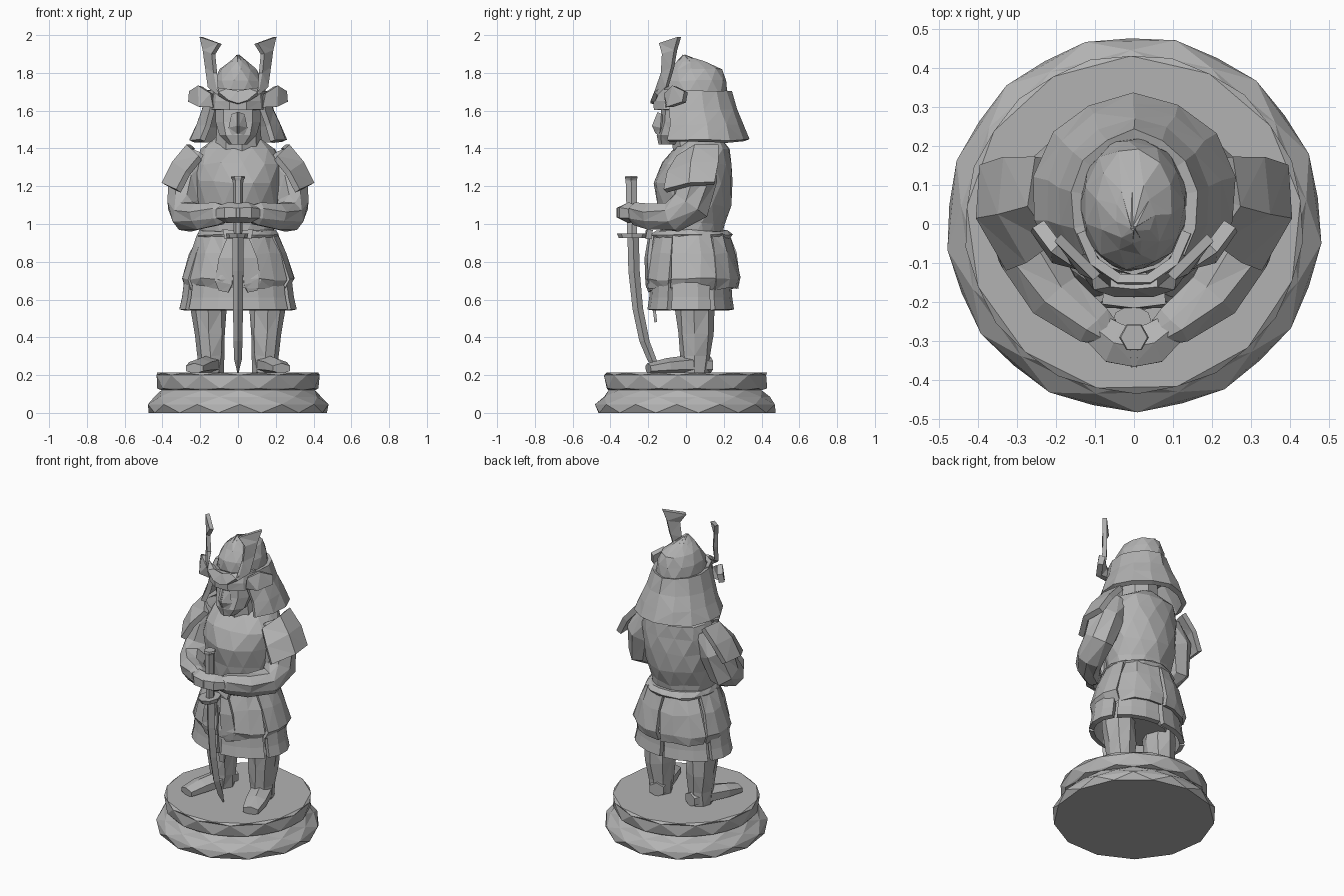
import bpy, bmesh, math, random
from mathutils import Vector

random.seed(4)
stone = bpy.data.materials.new("grey_stone")
stone.diffuse_color = (0.45, 0.45, 0.45, 1)


def finish(name, bm, thick=0, mirror=False, jitter=0.0):
    for v in bm.verts:
        v.co += Vector([random.uniform(-jitter, jitter) for _ in range(3)])
    bmesh.ops.recalc_face_normals(bm, faces=bm.faces)
    bmesh.ops.triangulate(bm, faces=bm.faces)
    me = bpy.data.meshes.new(name)
    bm.to_mesh(me)
    bm.free()
    me.materials.append(stone)
    ob = bpy.data.objects.new(name, me)
    bpy.context.collection.objects.link(ob)
    if thick:
        m = ob.modifiers.new("thickness", 'SOLIDIFY')
        m.thickness, m.offset = thick, 0
    if mirror:
        ob.modifiers.new("mirror", 'MIRROR')
    return ob


def skin(bm, rows, closed):
    for a, b in zip(rows, rows[1:]):
        n = len(a)
        for i in range(n if closed else n - 1):
            j = (i + 1) % n
            bm.faces.new((a[i], a[j], b[j], b[i]))
    if closed:
        bm.faces.new(rows[0][::-1])
        bm.faces.new(rows[-1])


def loft(name, rings, n=12, arc=None, twist=0.0, start=0.0, **kw):
    """Horizontal ellipse rings (x, y, z, rx, ry); arc in degrees makes an open sheet."""
    bm, rows = bmesh.new(), []
    for k, (x, y, z, rx, ry) in enumerate(rings):
        row = []
        for i in range(n):
            if arc:
                a = math.radians(arc[0] + (arc[1] - arc[0]) * i / (n - 1))
            else:
                a = math.radians(start) + (i + twist * k) * 2 * math.pi / n
            row.append(bm.verts.new((x + rx * math.cos(a), y + ry * math.sin(a), z)))
        rows.append(row)
    skin(bm, rows, not arc)
    return finish(name, bm, **kw)


def tube(name, stations, n=7, **kw):
    """Limb through stations (point, half width, half height)."""
    bm, rows = bmesh.new(), []
    pts = [Vector(s[0]) for s in stations]
    for k, (_, w, h) in enumerate(stations):
        d = pts[min(k + 1, len(pts) - 1)] - pts[max(k - 1, 0)]
        q = d.to_track_quat('Z', 'Y')
        rows.append([bm.verts.new(pts[k] + q @ Vector((
            w * math.cos(2 * math.pi * (i + .5) / n), h * math.sin(2 * math.pi * (i + .5) / n), 0)))
            for i in range(n)])
    skin(bm, rows, True)
    return finish(name, bm, **kw)


def plate(name, rows, thick, mirror=True):
    bm = bmesh.new()
    skin(bm, [[bm.verts.new(p) for p in r] for r in rows], False)
    return finish(name, bm, thick, mirror)


# Round stepped plinth
loft("plinth", [(0, 0, 0, .475, .475), (0, 0, .045, .482, .482), (0, 0, .085, .445, .445),
                (0, 0, .12, .41, .41), (0, 0, .13, .43, .43), (0, 0, .2, .435, .435),
                (0, 0, .213, .43, .43)], n=13, twist=.5, start=8)

# Legs and turned-out feet
loft("leg", [(.145, .045, .21, .065, .08), (.14, .05, .3, .07, .08), (.15, .05, .42, .085, .095),
             (.155, .045, .54, .09, .105), (.15, .04, .66, .09, .11)], n=8, mirror=True, jitter=.006)
tube("foot", [((.12, .13, .252), .05, .045), ((.155, .02, .256), .07, .05),
              ((.2, -.1, .248), .07, .042), ((.23, -.2, .235), .055, .028)], n=6, mirror=True)

# Torso and waist
loft("hips", [(0, .03, .58, .2, .15), (0, .03, .7, .22, .18), (0, .03, .93, .19, .17)], n=12)
loft("torso", [(0, .03, .9, .19, .16), (0, .035, 1.0, .2, .17), (0, .045, 1.1, .22, .19),
               (0, .04, 1.22, .235, .21), (0, .06, 1.32, .235, .19), (0, .09, 1.4, .2, .15),
               (0, .08, 1.46, .11, .1)], n=13, twist=.5, jitter=.008)
loft("belt", [(0, .03, .915, .2, .2), (0, .03, .94, .22, .215), (0, .03, .965, .2, .195)],
     n=14, twist=.5, jitter=.006)

# Two tiers of hanging skirt panels, split at the front
for k in range(6):
    a = -90 + 60 * k
    loft("lower_skirt_panel", [(0, .025, .69, .275, .2), (0, .025, .61, .285, .205),
                               (0, .025, .545, .3, .215)], n=4, arc=(a + 3, a + 58), thick=.03)
    loft("upper_skirt_panel", [(0, .03, .94, .2, .19), (0, .035, .84, .25, .22),
                               (0, .035, .71, .29, .24), (0, .035, .66, .265, .23)],
         n=4, arc=(a + 1, a + 59), thick=.025, jitter=.008)

# Hanging sash in front
plate("sash_tail", [[(.015, -.19, .94), (.05, -.18, .94)], [(.02, -.21, .82), (.1, -.195, .82)],
                    [(.03, -.205, .68), (.12, -.19, .7)], [(.05, -.19, .64), (.1, -.18, .65)]], .02)
plate("front_cord", [[(-.02, -.185, .9), (.02, -.185, .9)], [(-.03, -.18, .65), (.03, -.18, .65)],
                     [(-.015, -.16, .48), (.015, -.16, .48)]], .015, False)
plate("belt_knot", [[(0, -.19, .925), (0, -.2, .965)], [(.07, -.2, .92), (.08, -.19, .97)]], .03)

# Arms folded forward to the sword grip
tube("arm", [((.19, .07, 1.36), .08, .09), ((.26, .06, 1.24), .1, .11), ((.29, .02, 1.1), .085, .11),
             ((.275, -.07, 1.04), .085, .085), ((.2, -.18, 1.04), .075, .072),
             ((.1, -.26, 1.055), .055, .06), ((.07, -.28, 1.055), .04, .045)],
     n=8, mirror=True, jitter=.006)
tube("hand", [((.1, -.265, 1.055), .045, .045), ((.05, -.305, 1.06), .06, .055),
              ((-.01, -.315, 1.06), .06, .05), ((-.03, -.31, 1.06), .03, .03)], n=6, mirror=True)

# Broad shoulder guards
plate("shoulder_guard", [
    [(.2, -.04, 1.35), (.26, .05, 1.41), (.24, .17, 1.41)],
    [(.265, -.09, 1.27), (.335, .03, 1.32), (.32, .17, 1.32)],
    [(.315, -.11, 1.175), (.39, .02, 1.21), (.38, .15, 1.215)]], .035)

# Sword resting point-down
loft("sword_handle", [(0, -.285, .93, .022, .03), (0, -.29, 1.23, .028, .034),
                      (0, -.29, 1.245, .038, .038), (0, -.29, 1.255, .034, .036)], n=6)
loft("sword_guard", [(-.005, -.285, .925, .055, .07), (-.005, -.285, .95, .06, .082)], n=8)
loft("sword_blade", [(0, -.28, .94, .028, .03), (0, -.275, .75, .028, .03), (0, -.255, .55, .026, .028),
                     (0, -.22, .38, .024, .027), (0, -.18, .28, .02, .025), (0, -.15, .215, .004, .006)],
     n=4)

# Head and masked face
loft("neck", [(0, .05, 1.38, .13, .12), (0, .04, 1.5, .12, .12), (0, .03, 1.66, .12, .13)], n=9)
loft("face_mask", [(0, -.08, 1.42, .05, .065), (0, -.06, 1.47, .1, .095), (0, -.04, 1.54, .12, .095),
                   (0, -.03, 1.62, .12, .1)], n=9, start=-90)
plate("nose", [[(0, -.145, 1.59), (.03, -.125, 1.58)], [(0, -.175, 1.52), (.045, -.13, 1.51)],
               [(0, -.155, 1.48), (.03, -.135, 1.47)]], .015)

# Helmet dome, flared neck guard, brow band
loft("helmet_dome", [(0, .045, 1.6, .145, .165), (0, .05, 1.68, .142, .17), (0, .05, 1.76, .132, .165),
                     (0, .06, 1.82, .095, .135), (0, .025, 1.86, .05, .075), (0, -.01, 1.893, .008, .008)],
     n=11, twist=.5, jitter=.005)
loft("neck_guard", [(0, .045, 1.7, .15, .18), (0, .055, 1.6, .18, .2), (0, .07, 1.52, .215, .22),
                    (0, .075, 1.44, .25, .245)], n=11, arc=(-42, 222), thick=.03, jitter=.005)
loft("brow_band", [(0, .0, 1.605, .15, .165), (0, .0, 1.65, .145, .168), (0, .0, 1.71, .135, .145)],
     n=6, arc=(-172, -8), thick=.025)

# Side wings and tall crest horns
plate("helmet_wing", [[(.13, -.09, 1.62), (.14, -.1, 1.69)], [(.2, -.085, 1.62), (.2, -.06, 1.73)],
                      [(.25, -.01, 1.645), (.245, 0, 1.70)]], .035)
plate("crest_horn", [[(0, -.175, 1.635), (0, -.155, 1.70)], [(.05, -.175, 1.65), (.06, -.15, 1.71)],
                     [(.105, -.16, 1.69), (.15, -.1, 1.725)], [(.12, -.125, 1.8), (.165, -.07, 1.83)],
                     [(.13, -.12, 1.9), (.178, -.055, 1.92)], [(.095, -.135, 1.955), (.195, -.035, 1.99)]],
      .025)
